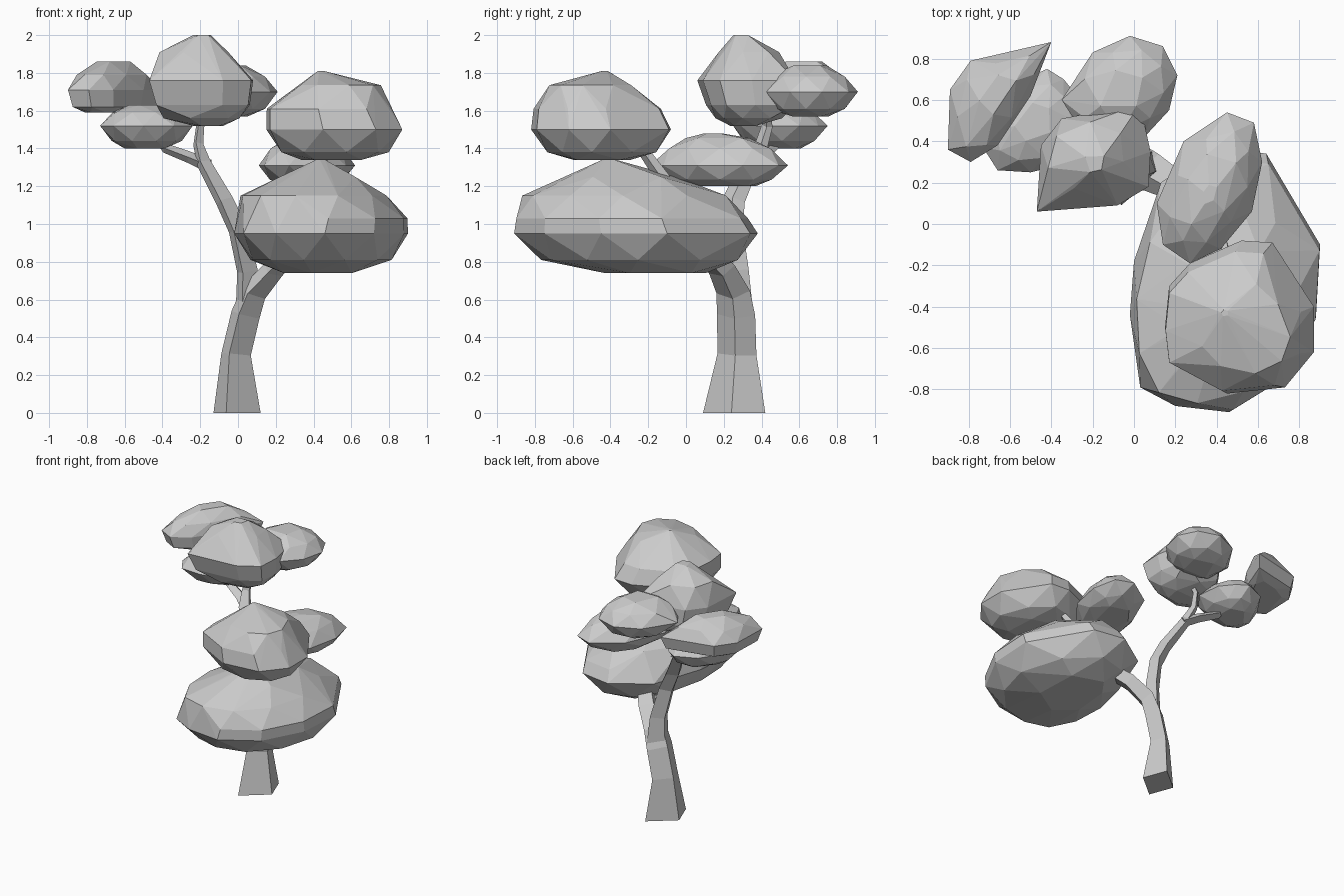
import bpy, bmesh, math
from mathutils import Vector

SECTION = [(.36, 1.03), (-.78, .09), (-.36, -1.03), (.78, -.09)]  # skewed four-sided trunk section


def finish(bm, name):
    bmesh.ops.recalc_face_normals(bm, faces=bm.faces)
    me = bpy.data.meshes.new(name)
    bm.to_mesh(me)
    bm.free()
    ob = bpy.data.objects.new(name, me)
    bpy.context.collection.objects.link(ob)


def limb(name, path):
    """Four-sided tapering tube; path rows are x, y, z, radius."""
    bm = bmesh.new()
    pts = [Vector(p[:3]) for p in path]
    rings = []
    for i, p in enumerate(pts):
        t = pts[min(i + 1, len(pts) - 1)] - pts[max(i - 1, 0)]
        if i == 0 and p.z == 0:
            t = Vector((0, 0, 1))
        q = Vector((0, 0, 1)).rotation_difference(t)
        rings.append([bm.verts.new(p + q @ Vector((x, y, 0)) * path[i][3]) for x, y in SECTION])
    for a, b in zip(rings, rings[1:]):
        for k in range(4):
            bm.faces.new((a[k], a[k - 1], b[k - 1], b[k]))
    bm.faces.new(rings[0])
    bm.faces.new(rings[-1])
    finish(bm, name)


def foliage(name, outline, levels):
    """Faceted clump: plan outline scaled at levels of z, scale, dx, dy."""
    bm = bmesh.new()
    pts = [Vector((x, y, 0)) for x, y in outline]
    xs, ys = zip(*outline)
    c = Vector(((min(xs) + max(xs)) / 2, (min(ys) + max(ys)) / 2, 0))
    for z, s, dx, dy in levels:
        ring = pts
        if s < 0.9:  # smaller rings use edge midpoints for staggered facets
            ring = [(pts[i - 1] + pts[i]) / 2 for i in range(len(pts))]
        if s < 0.6:
            ring = ring[::2]
        for p in ring:
            bm.verts.new(c + (p - c) * s + Vector((dx, dy, z)))
    bmesh.ops.convex_hull(bm, input=bm.verts[:])
    loose = [v for v in bm.verts if not v.link_faces]
    bmesh.ops.delete(bm, geom=loose, context='VERTS')
    finish(bm, name)


# Trunk and branches
limb("trunk", [(-.005, .255, 0, .16), (-.01, .27, .31, .1), (.04, .265, .52, .098),
               (.085, .25, .64, .087), (.19, .19, .76, .072), (.32, .05, .9, .058)])
limb("left_branch", [(.055, .265, .56, .085), (.05, .26, .75, .07), (.0, .235, .97, .064),
                     (-.07, .25, 1.12, .06), (-.18, .34, 1.32, .048), (-.21, .4, 1.42, .034),
                     (-.2, .43, 1.52, .028), (-.14, .42, 1.62, .022)])
limb("left_twig", [(-.16, .34, 1.31, .046), (-.25, .4, 1.35, .04),
                   (-.38, .45, 1.4, .034), (-.46, .5, 1.5, .02)])
limb("right_branch", [(.32, .05, .9, .055), (.42, -.06, 1.15, .045),
                      (.44, -.15, 1.28, .035), (.47, -.27, 1.45, .025)])
limb("right_twig", [(.42, -.04, 1.12, .035), (.38, .12, 1.3, .025)])

# Foliage clumps on the right side
foliage("large_lower_foliage",
        [(0, -.18), (-.02, -.44), (.03, -.79), (.2, -.88), (.46, -.91), (.72, -.75),
         (.88, -.45), (.9, -.1), (.64, .34), (.4, .38), (.13, .2)],
        [(.74, .45, 0, .12), (.81, .83, 0, .02), (.95, 1, 0, 0), (1.03, .95, .02, -.02),
         (1.15, .86, -.04, -.06), (1.25, .5, 0, -.06), (1.34, .06, 0, -.14)])
foliage("right_top_foliage",
        [(.17, -.67), (.15, -.5), (.17, -.3), (.27, -.19), (.52, -.08), (.67, -.09),
         (.87, -.4), (.87, -.62), (.73, -.79), (.45, -.82)],
        [(1.34, .5, 0, 0), (1.38, .8, 0, 0), (1.5, 1, 0, 0), (1.61, .91, -.03, -.02),
         (1.735, .6, .03, -.06), (1.81, .05, -.07, .02)])
foliage("right_inner_foliage",
        [(.11, .1), (.14, -.1), (.27, -.19), (.42, -.12), (.57, .06), (.62, .3),
         (.58, .49), (.45, .54), (.24, .4)],
        [(1.2, .55, 0, .03), (1.235, .82, 0, 0), (1.31, 1, 0, 0), (1.4, .8, 0, 0),
         (1.455, .55, 0, 0), (1.48, .15, 0, -.03)])

# Foliage clumps on the left side
foliage("crown_foliage",
        [(-.47, .06), (-.45, .38), (-.35, .51), (.03, .58), (.08, .35), (.07, .18), (-.08, .09)],
        [(1.52, .35, .03, 0), (1.56, .75, 0, .02), (1.63, .9, .01, .02), (1.76, 1, 0, 0),
         (1.91, .68, -.04, .02), (2.0, .2, 0, -.02)])
foliage("back_foliage",
        [(-.35, .6), (-.2, .83), (-.02, .91), (.14, .86), (.21, .72), (.17, .55),
         (.05, .42), (-.2, .37)],
        [(1.57, .5, 0, 0), (1.61, .82, 0, 0), (1.7, 1, 0, 0), (1.78, .82, 0, 0), (1.84, .45, 0, 0)])
foliage("left_foliage",
        [(-.9, .36), (-.79, .3), (-.66, .38), (-.5, .62), (-.4, .88), (-.55, .84),
         (-.79, .79), (-.89, .65)],
        [(1.59, .65, 0, 0), (1.62, .9, 0, 0), (1.71, 1, 0, 0), (1.79, .83, 0, 0),
         (1.86, .4, 0, .04)])
foliage("left_lower_foliage",
        [(-.73, .37), (-.66, .26), (-.5, .25), (-.34, .29), (-.24, .42), (-.26, .6),
         (-.34, .7), (-.42, .75), (-.58, .68), (-.7, .5)],
        [(1.4, .5, 0, 0), (1.44, .8, 0, 0), (1.52, 1, 0, 0), (1.59, .78, 0, 0), (1.63, .4, 0, 0)])
